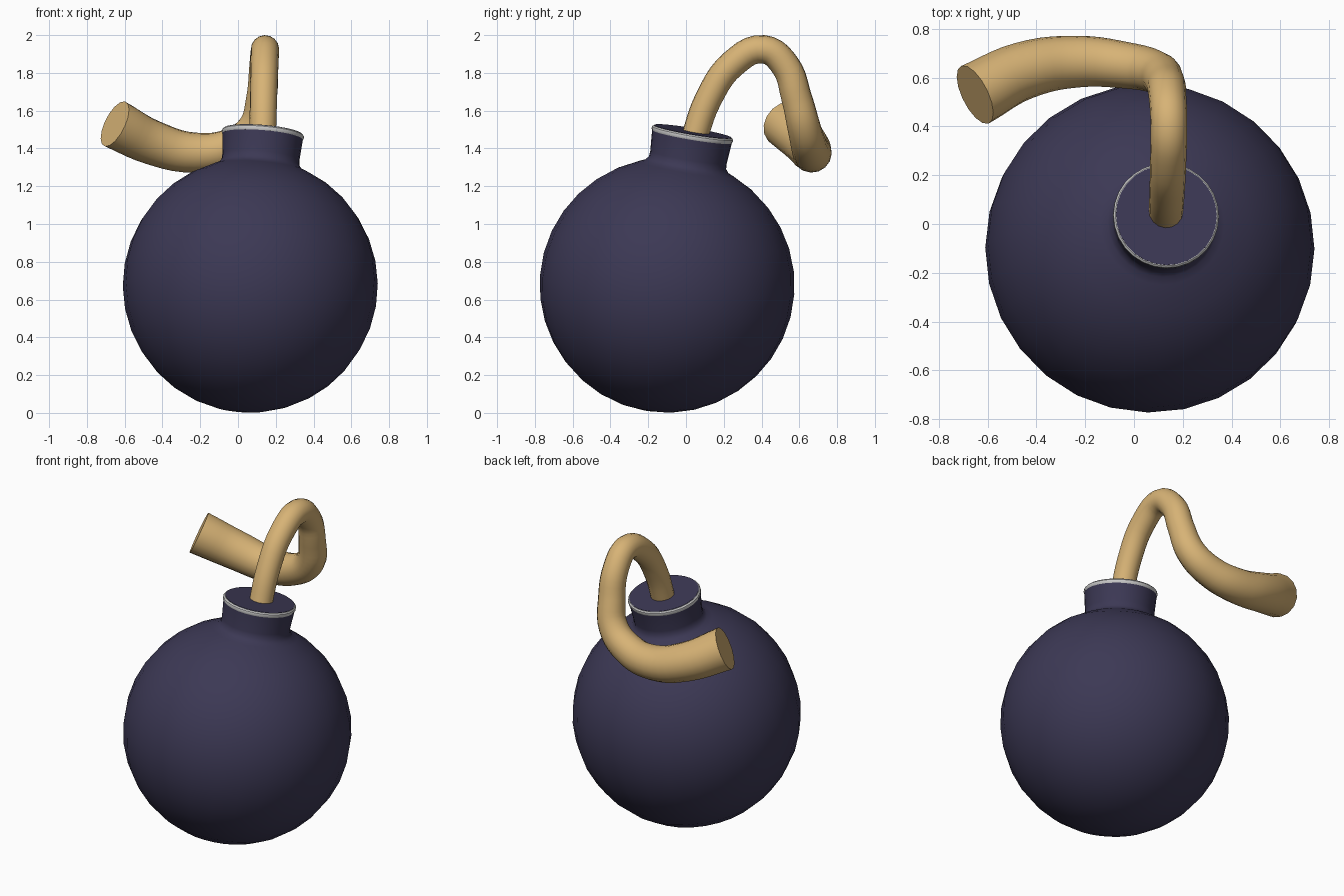
import bpy
from math import sin, cos, pi, radians, asin
from mathutils import Vector

if "Cube" in bpy.data.objects:
    bpy.data.objects.remove(bpy.data.objects["Cube"])


def material(name, rgb):
    m = bpy.data.materials.new(name)
    m.diffuse_color = (*rgb, 1)
    m.use_nodes = True
    m.node_tree.nodes["Principled BSDF"].inputs["Base Color"].default_value = m.diffuse_color
    return m


def smooth(ob, angle):
    bpy.ops.object.select_all(action='DESELECT')
    ob.select_set(True)
    bpy.context.view_layer.objects.active = ob
    bpy.ops.object.shade_smooth_by_angle(angle=radians(angle))


CENTRE = Vector((0.065, -0.1, 0.676))
AXIS = Vector((0.083, 0.167, 1)).normalized()
TILT = AXIS.to_track_quat('Z', 'Y')


def lathe(name, profile, mat, sides=28):
    """Revolve (radius, height) points about the tilted axis; close both ends."""
    verts = [(r * cos(2 * pi * i / sides), r * sin(2 * pi * i / sides), h)
             for r, h in profile for i in range(sides)]
    faces = [(k * sides + i, k * sides + (i + 1) % sides,
              (k + 1) * sides + (i + 1) % sides, (k + 1) * sides + i)
             for k in range(len(profile) - 1) for i in range(sides)]
    last = (len(profile) - 1) * sides
    faces += [tuple(reversed(range(sides))), tuple(range(last, last + sides))]
    me = bpy.data.meshes.new(name)
    me.from_pydata(verts, [], faces)
    me.materials.append(mat)
    ob = bpy.data.objects.new(name, me)
    bpy.context.collection.objects.link(ob)
    ob.rotation_mode = 'QUATERNION'
    ob.rotation_quaternion = TILT
    ob.location = CENTRE
    smooth(ob, 40)
    return ob


dark = material("dark_shell", (0.045, 0.04, 0.09))
silver = material("silver_rim", (0.6, 0.6, 0.6))
cord = material("tan_cord", (0.68, 0.45, 0.18))

# Round shell with a filleted neck
R = 0.675
stop = pi - asin(0.255 / R)
arc = [0.03 + (stop - 0.03) * k / 15 for k in range(16)]
profile = [(R * sin(a), -R * cos(a)) for a in arc]
profile += [(0.225, 0.638), (0.207, 0.66), (0.205, 0.69), (0.214, 0.802)]
lathe("shell", profile, dark)

# Pale rim and dark lid
lathe("neck_rim", [(0.214, 0.80), (0.218, 0.808), (0.217, 0.82), (0.21, 0.827)], silver)
lathe("neck_lid", [(0.207, 0.81), (0.207, 0.829)], dark)

# Fuse: a cord that arches backward, then curls left and thickens
path = [  # x, y, z, radius
    (0.13, 0.035, 1.43, 0.070),
    (0.135, 0.12, 1.665, 0.072),
    (0.14, 0.25, 1.85, 0.074),
    (0.143, 0.41, 1.925, 0.075),
    (0.137, 0.525, 1.84, 0.077),
    (0.125, 0.585, 1.67, 0.081),
    (0.085, 0.625, 1.51, 0.088),
    (-0.03, 0.65, 1.415, 0.095),
    (-0.23, 0.666, 1.378, 0.106),
    (-0.45, 0.63, 1.43, 0.118),
    (-0.652, 0.53, 1.53, 0.131),
]
cu = bpy.data.curves.new("fuse", 'CURVE')
cu.dimensions = '3D'
cu.bevel_depth = 1.0
cu.bevel_resolution = 6
cu.resolution_u = 5
cu.use_fill_caps = True
sp = cu.splines.new('BEZIER')
sp.bezier_points.add(len(path) - 1)
for p, (x, y, z, r) in zip(sp.bezier_points, path):
    p.co = (x, y, z)
    p.radius = r
    p.handle_left_type = p.handle_right_type = 'AUTO'
cu.materials.append(cord)
fuse = bpy.data.objects.new("fuse", cu)
bpy.context.collection.objects.link(fuse)
bpy.ops.object.select_all(action='DESELECT')
fuse.select_set(True)
bpy.context.view_layer.objects.active = fuse
bpy.ops.object.convert(target='MESH')
smooth(bpy.context.view_layer.objects.active, 50)
